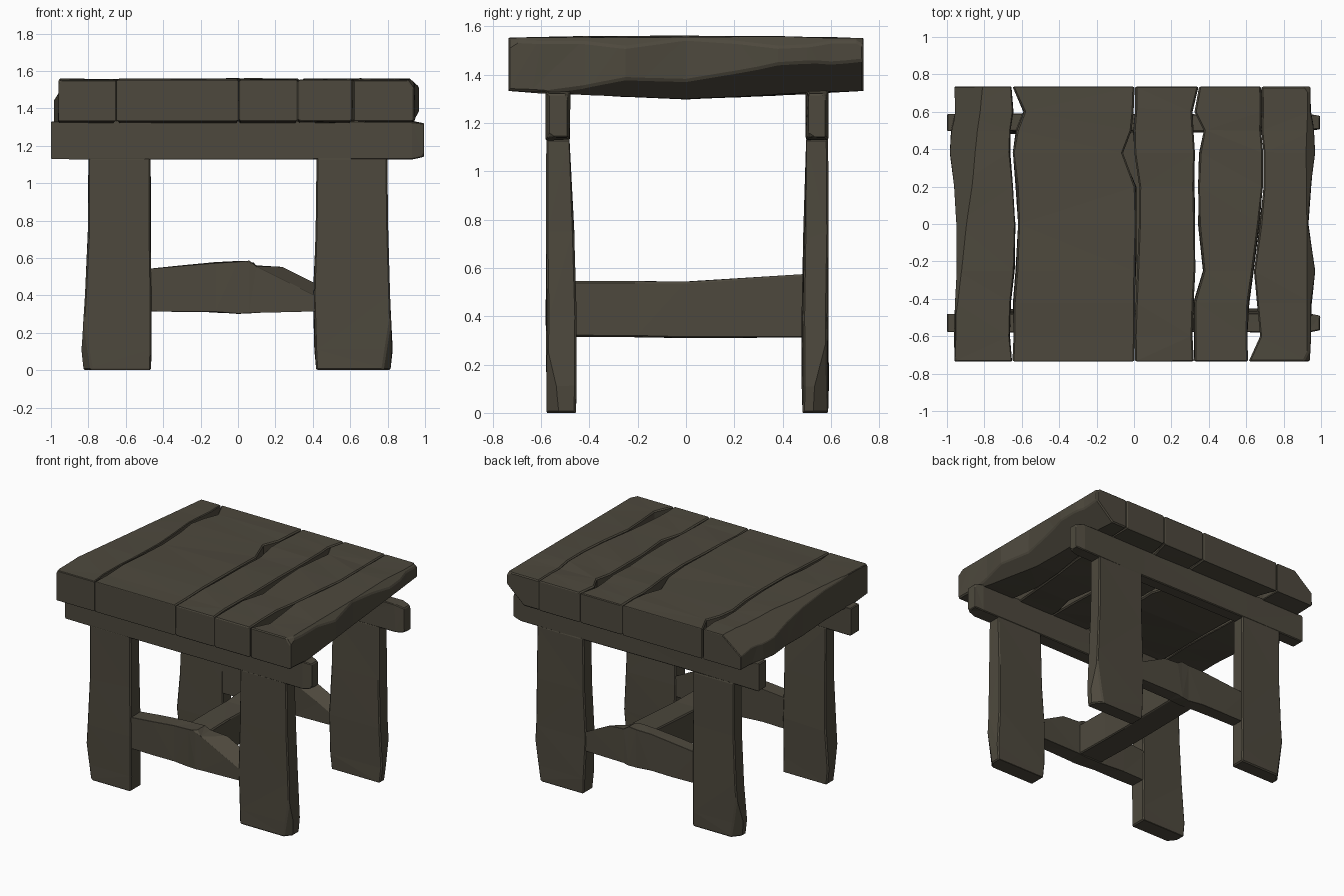
import bpy, bmesh, random
from mathutils import Vector

if "Cube" in bpy.data.objects:
    bpy.data.objects.remove(bpy.data.objects["Cube"])

random.seed(4)
wood = bpy.data.materials.new("dark weathered wood")
wood.diffuse_color = (0.075, 0.066, 0.047, 1)
wood.use_nodes = True
wood.node_tree.nodes["Principled BSDF"].inputs["Base Color"].default_value = wood.diffuse_color


def beam(name, axis, stations, chips=(), bevel=0.008, jitter=0.004):
    """Hewn timber: stations are (t, a0, a1, b0, b1) along the axis; chips are (point, normal) cuts."""
    bm = bmesh.new()
    rings = []
    for i, (t, a0, a1, b0, b1) in enumerate(stations):
        ring = []
        for a, b in ((a0, b0), (a1, b0), (a1, b1), (a0, b1)):
            if 0 < i < len(stations) - 1:
                a += random.uniform(-jitter, jitter)
                b += random.uniform(-jitter, jitter)
            p = {"x": (t, a, b), "y": (a, t, b), "z": (a, b, t)}[axis]
            ring.append(bm.verts.new(p))
        rings.append(ring)
    for r, s in zip(rings, rings[1:]):
        for k in range(4):
            bm.faces.new((r[k], r[(k + 1) % 4], s[(k + 1) % 4], s[k]))
    bm.faces.new(rings[0])
    bm.faces.new(rings[-1])
    bmesh.ops.triangulate(bm, faces=[f for f in bm.faces if len(f.verts) == 4])
    bmesh.ops.recalc_face_normals(bm, faces=bm.faces)
    # axe chips slice off corners
    for co, no in chips:
        geom = bm.verts[:] + bm.edges[:] + bm.faces[:]
        cut = bmesh.ops.bisect_plane(bm, geom=geom, plane_co=co, plane_no=no, clear_outer=True)
        edges = [e for e in cut["geom_cut"] if isinstance(e, bmesh.types.BMEdge)]
        bmesh.ops.holes_fill(bm, edges=edges)
    bmesh.ops.recalc_face_normals(bm, faces=bm.faces)
    me = bpy.data.meshes.new(name)
    bm.to_mesh(me)
    bm.free()
    me.materials.append(wood)
    ob = bpy.data.objects.new(name, me)
    bpy.context.collection.objects.link(ob)
    if bevel:
        m = ob.modifiers.new("worn edges", "BEVEL")
        m.width = bevel
        m.segments = 1
        m.limit_method = "ANGLE"
        m.angle_limit = 0.8
    return ob


# Seat planks: left and right edge x at each y, thickness sags toward the middle
ys = (-0.735, -0.6, -0.42, -0.25, 0.0, 0.2, 0.38, 0.5, 0.6, 0.735)
bottoms = (1.332, 1.325, 1.318, 1.31, 1.30, 1.308, 1.316, 1.322, 1.327, 1.332)
tops = (1.552, 1.553, 1.556, 1.556, 1.558, 1.556, 1.556, 1.553, 1.552, 1.55)
edges = [
    ((-.96, -.96, -.955, -.95, -.95, -.965, -.985, -.975, -.955, -.96),
     (-.652, -.662, -.658, -.64, -.635, -.65, -.662, -.66, -.645, -.655)),
    ((-.65, -.642, -.645, -.63, -.618, -.63, -.645, -.63, -.59, -.65),
     (.003, .003, .003, .008, .015, .01, -.06, -.015, .0, .003)),
    ((.006, .006, .007, .018, .028, .025, .0, -.004, .003, .006),
     (.32, .315, .315, .325, .325, .32, .325, .315, .31, .345)),
    ((.322, .32, .32, .368, .345, .345, .35, .375, .325, .348),
     (.61, .605, .615, .638, .668, .69, .69, .68, .68, .68)),
    ((.613, .675, .655, .642, .672, .692, .692, .682, .682, .682),
     (.94, .945, .95, .968, .935, .945, .968, .96, .945, .945)),
]
seat_chips = {
    0: [((-.955, -.72, 1.55), (-1, -.6, .8)), ((-.945, -.4, 1.555), (-.8, .1, 1))],
    4: [((.93, -.72, 1.53), (1, -.5, .7)), ((.93, .72, 1.54), (.7, .5, .9)),
        ((.945, -.4, 1.345), (.9, .1, -1)), ((.94, .4, 1.54), (.9, 0, 1))],
}
for n, (left, right) in enumerate(edges):
    st = [(y, l, r, b, t) for y, l, r, b, t in zip(ys, left, right, bottoms, tops)]
    beam(f"seat_plank_{n + 1}", "y", st, seat_chips.get(n, ()))

# Rails under the seat, front and back
for side, y0, y1 in (("front", -.578, -.48), ("back", .497, .588)):
    beam(f"{side}_rail", "x",
         [(-1, y0, y1, 1.128, 1.33), (-.5, y0, y1, 1.13, 1.335),
          (.4, y0, y1, 1.13, 1.335), (.93, y0, y1, 1.128, 1.33),
          (.995, y0 + .01, y1 - .01, 1.14, 1.32)],
         [((.985, y0, 1.15), (1, -.4, -.6)), ((.97, y1, 1.31), (.6, 1, .5))])

# Legs: broad slabs, slightly splayed and thicker low down
for side, o0, o1, i0, i1 in (("front", -.578, -.578, -.455, -.482),
                             ("back", .588, .588, .482, .497)):
    for hand, xs in (("left", ((-.825, -.465), (-.838, -.465), (-.815, -.465), (-.8, -.465), (-.8, -.467))),
                     ("right", ((.418, .815), (.41, .825), (.4, .81), (.418, .8), (.42, .798)))):
        st = []
        for z, (x0, x1) in zip((0.0, .11, .4, .75, 1.135), xs):
            k = max(0, (z - .5) / .635)
            ya, yb = sorted((o0 + (o1 - o0) * k, i0 + (i1 - i0) * k))
            st.append((z, x0, x1, ya, yb))
        sx = -1 if hand == "left" else 1
        sy = -1 if side == "front" else 1
        outer = .825 if hand == "left" else .815
        beam(f"{side}_{hand}_leg", "z", st,
             [((sx * (outer - .02), sy * .57, .1), (sx, sy * .8, -.15))])

# Short stretchers between the legs, front and back, bulging in the middle
for side, y0, y1 in (("front", -.572, -.462), ("back", .488, .58)):
    beam(f"{side}_stretcher", "x",
         [(-.5, y0, y1, .315, .54), (-.3, y0, y1, .315, .557), (-.12, y0, y1, .31, .575),
          (.0, y0, y1, .303, .58), (.06, y0, y1, .306, .582), (.1, y0, y1, .31, .557),
          (.45, y0, y1, .315, .54)],
         [((.07, y0, .57), (.5, -.6, 1))])

# Long centre stretcher joining front and back
beam("centre_stretcher", "y",
     [(-.5, -.1, .09, .315, .545), (-.2, -.105, .085, .313, .543),
      (0, -.1, .09, .312, .545), (.5, -.1, .09, .312, .575)])
